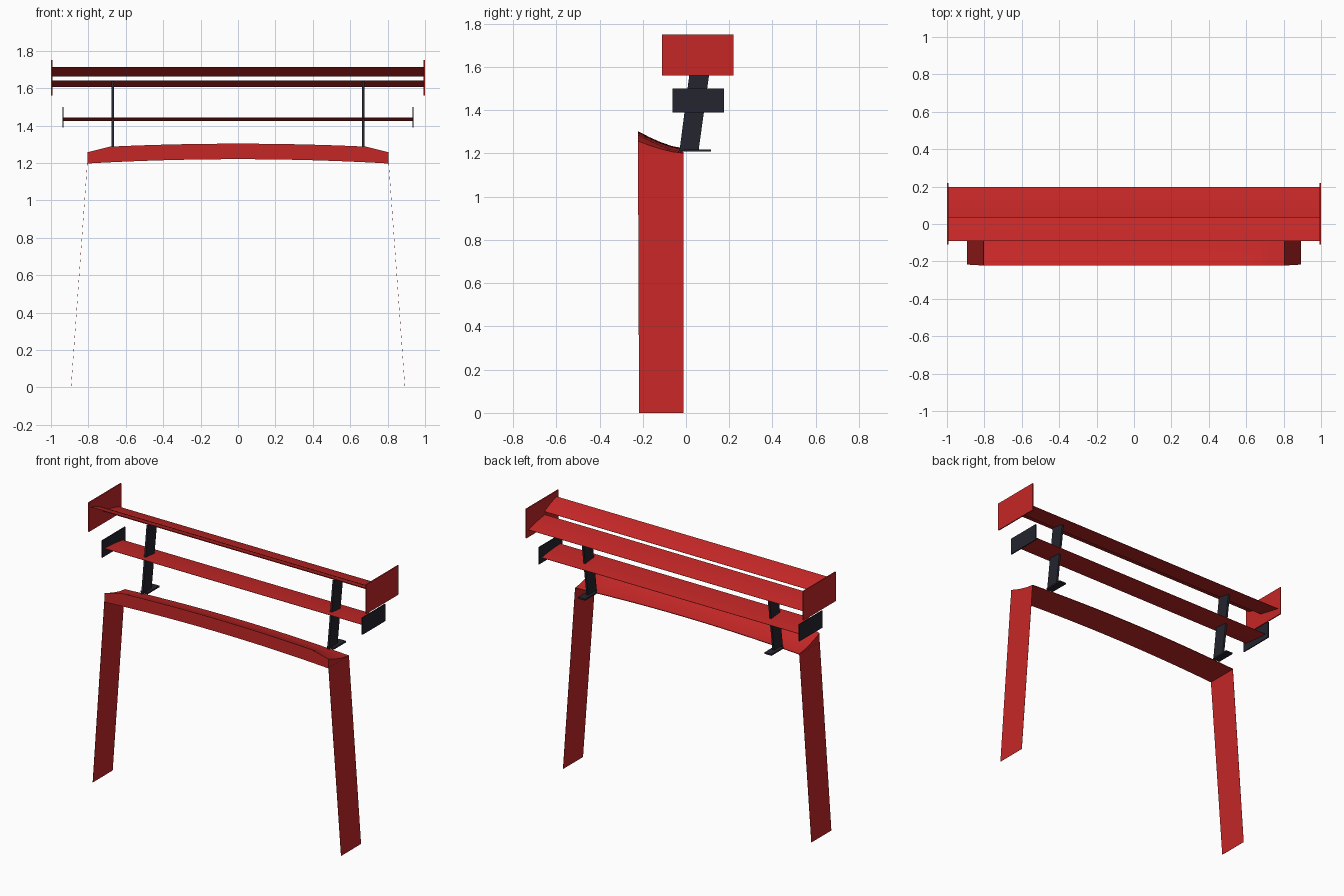
import bpy, bmesh, math

if "Cube" in bpy.data.objects:
    bpy.data.objects.remove(bpy.data.objects["Cube"])


def material(name, rgb):
    m = bpy.data.materials.new(name)
    m.diffuse_color = (*rgb, 1)
    m.use_nodes = True
    m.node_tree.nodes["Principled BSDF"].inputs["Base Color"].default_value = m.diffuse_color
    return m


RED = material("red paint", (0.56, 0.02, 0.02))
BLACK = material("black metal", (0.018, 0.018, 0.028))


def loft(name, rings, mat, smooth=True):
    """Skin a list of equal-length closed rings and cap both ends."""
    bm = bmesh.new()
    rows = [[bm.verts.new(p) for p in ring] for ring in rings]
    n = len(rows[0])
    for a, b in zip(rows, rows[1:]):
        for i in range(n):
            j = (i + 1) % n
            bm.faces.new((a[i], a[j], b[j], b[i]))
    bm.faces.new(rows[0])
    bm.faces.new(rows[-1])
    bmesh.ops.recalc_face_normals(bm, faces=bm.faces)
    me = bpy.data.meshes.new(name)
    bm.to_mesh(me)
    bm.free()
    me.materials.append(mat)
    ob = bpy.data.objects.new(name, me)
    bpy.context.collection.objects.link(ob)
    if smooth:
        bpy.ops.object.select_all(action='DESELECT')
        ob.select_set(True)
        bpy.context.view_layer.objects.active = ob
        bpy.ops.object.shade_smooth_by_angle(angle=math.radians(30))
    return ob


def slab(name, outline, x0, x1, mat):
    """Extrude a (y, z) outline along x."""
    return loft(name, [[(x, y, z) for y, z in outline] for x in (x0, x1)], mat, False)


def rect(y0, y1, z0, z1):
    return [(y0, z0), (y1, z0), (y1, z1), (y0, z1)]


def wing(name, half, y0, z0, y1, z1, bulge, thick):
    """Thin arched blade from trailing edge (y0, z0) to leading edge (y1, z1)."""
    n = 8
    top, low = [], []
    for i in range(n + 1):
        t = i / n
        y, z = y0 + (y1 - y0) * t, z0 + (z1 - z0) * t + bulge * 4 * t * (1 - t)
        h = thick * math.sin(math.pi * (0.08 + 0.84 * t))
        top.append((y, z))
        low.append((y, z - h))
    outline = top + low[::-1]
    return loft(name, [[(x, y, z) for y, z in outline] for x in (-half, half)], RED)


# arched deck lip with an upswept edge
def deck_ring(x):
    u = abs(x) / 0.805
    low = 1.22 - 0.023 * u ** 2
    crest = 1.303 - 0.022 * u ** 2 - 0.024 * max(0, (u - 0.85) / 0.15)
    back = low + 0.004
    ring = [(x, -0.222, low), (x, -0.222, crest)]
    for t in (0.25, 0.5, 0.75):
        ring.append((x, -0.222 + 0.21 * t, back + (crest - back) * (1 - t) ** 1.5))
    return ring + [(x, -0.012, back), (x, -0.012, low)]


xs = [0.805 * i / 20 for i in range(-20, 21)]
loft("deck_lip", [deck_ring(x) for x in xs], RED)

# main wing, flap and lower wing
wing("main_wing", 0.995, 0.03, 1.642, 0.197, 1.607, 0.004, 0.006)
wing("wing_flap", 0.995, -0.09, 1.714, 0.035, 1.664, 0.004, 0.005)
wing("lower_wing", 0.935, -0.04, 1.443, 0.15, 1.425, 0.003, 0.008)

for s, side in ((-1, "left"), (1, "right")):
    # side panels down to the ground
    loft(side + "_side_panel", [
        [(s * (x - d), -0.217 - 0.005 * z / 1.2, z), (s * (x - d), -0.012, z),
         (s * x, -0.012, z), (s * x, -0.217 - 0.005 * z / 1.2, z)]
        for x, z, d in ((0.893, 0, 0.001), (0.806, 1.2, 0.001))], RED, False)
    # end plates
    slab(side + "_upper_end_plate", rect(-0.11, 0.22, 1.56, 1.75), s * 0.993, s * 1.0, RED)
    slab(side + "_lower_end_plate", rect(-0.062, 0.175, 1.39, 1.50), s * 0.932, s * 0.939, BLACK)
    # leaning strut and its foot
    slab(side + "_strut", [(-0.03, 1.212), (0.058, 1.212), (0.115, 1.622), (0.025, 1.638)],
         s * 0.662, s * 0.675, BLACK)
    slab(side + "_strut_foot", rect(-0.01, 0.115, 1.208, 1.218), s * 0.645, s * 0.695, BLACK)
